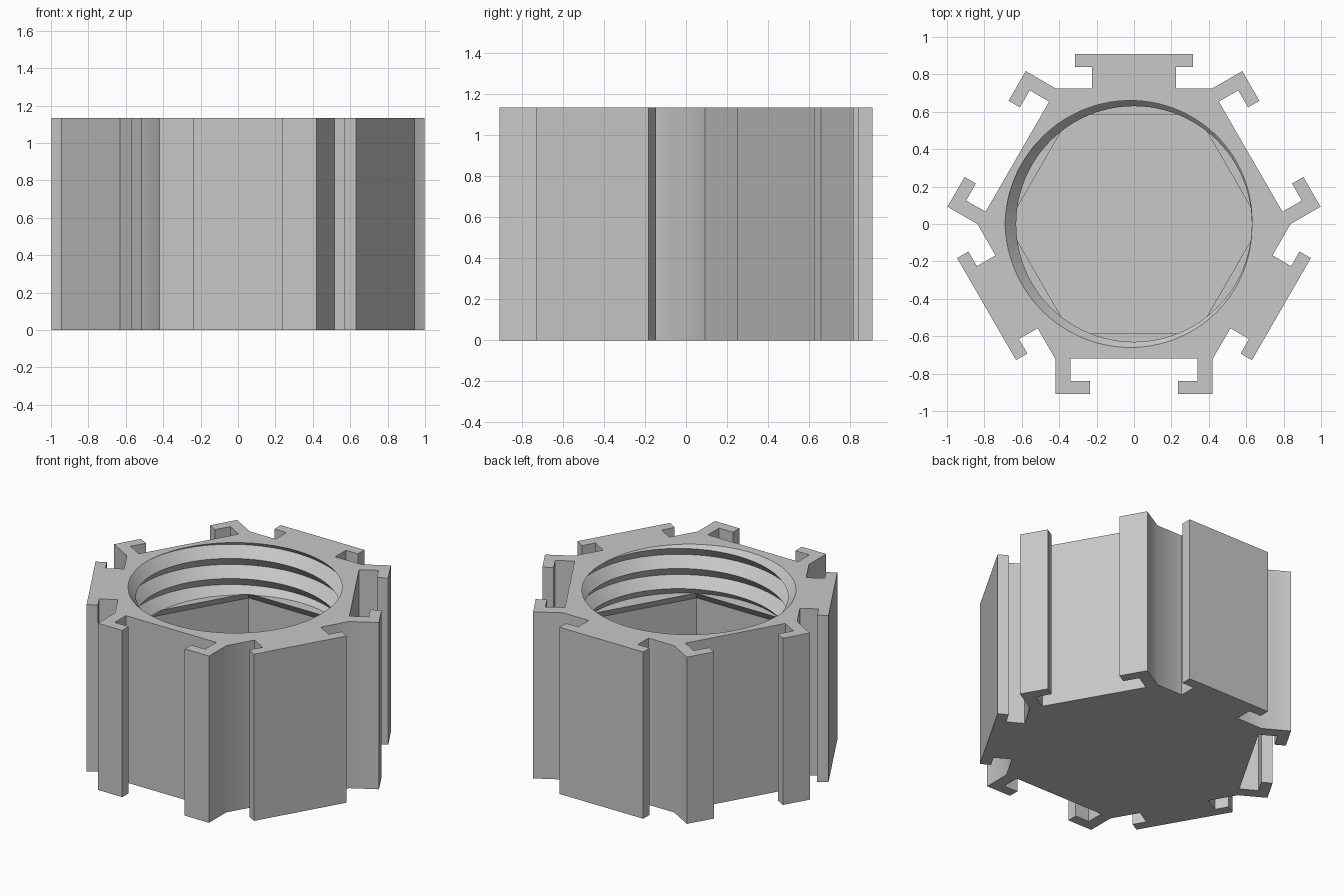
import bpy, bmesh, math
from mathutils import Matrix, Vector

HEIGHT = 1.135
LEDGE = 0.79          # bottom of the threaded mouth
FLOOR = 0.07
PITCH = 0.137
MINOR, MAJOR = 0.63, 0.69
STEPS = 96

old = bpy.data.objects.get("Cube")
if old:
    bpy.data.objects.remove(old)

grey = bpy.data.materials.new("light_grey")
grey.use_nodes = True
colour = (0.58, 0.58, 0.58, 1)
grey.diffuse_color = colour
grey.node_tree.nodes["Principled BSDF"].inputs["Base Color"].default_value = colour


def finish(bm, name):
    bmesh.ops.recalc_face_normals(bm, faces=bm.faces)
    mesh = bpy.data.meshes.new(name)
    bm.to_mesh(mesh)
    bm.free()
    mesh.materials.append(grey)
    obj = bpy.data.objects.new(name, mesh)
    bpy.context.collection.objects.link(obj)
    return obj


def loft(name, rings):
    """Closed solid through rings of equal length."""
    bm = bmesh.new()
    loops = [[bm.verts.new(p) for p in ring] for ring in rings]
    bm.faces.new(loops[0])
    bm.faces.new(loops[-1])
    n = len(loops[0])
    for a, b in zip(loops, loops[1:]):
        for i in range(n):
            j = (i + 1) % n
            bm.faces.new((a[i], a[j], b[j], b[i]))
    return finish(bm, name)


def mirrored(half):
    return half + [(-x, y) for x, y in reversed(half)]


# Outline: T rails alternate with hooked slots around a hexagon
rail = mirrored([(-.225, .725), (-.225, .84), (-.315, .84), (-.315, .91)])
slot = mirrored([(-.4186, .725), (-.4186, .91), (-.235, .91), (-.235, .84),
                 (-.34, .84), (-.34, .72)])
outline = []
for side in range(6):
    turn = Matrix.Rotation(-side * math.pi / 3, 3, 'Z')
    outline += [turn @ Vector((x, y, 0)) for x, y in (slot if side % 2 else rail)]
body = loft("threaded_hex_container",
            [[(p.x, p.y, z) for p in outline] for z in (0, HEIGHT)])


# Hexagonal pocket with a sloped roof under the ledge
def hexagon(apothem, z):
    r = apothem / math.cos(math.pi / 6)
    return [(r * math.cos(i * math.pi / 3), r * math.sin(i * math.pi / 3), z)
            for i in range(6)]


pocket = loft("pocket_cutter", [hexagon(.655, FLOOR), hexagon(.655, LEDGE - .07),
                                hexagon(.585, LEDGE), hexagon(.585, LEDGE + .002)])

# Helical thread cutter, trimmed flat at both ends
bm = bmesh.new()
grid = []
for k in range(-10, 5):
    r = MAJOR if k % 2 else MINOR
    row = []
    for i in range(STEPS + 1):
        t = i / STEPS
        a = 2 * math.pi * t
        row.append(bm.verts.new((r * math.cos(a), r * math.sin(a),
                                 HEIGHT + PITCH * (k / 2 + t))))
    grid.append(row)
for a, b in zip(grid, grid[1:]):
    for i in range(STEPS):
        bm.faces.new((a[i], a[i + 1], b[i + 1], b[i]))
bmesh.ops.remove_doubles(bm, verts=bm.verts, dist=0.0001)
for z, up in ((HEIGHT + .02, 1), (LEDGE, -1)):
    bmesh.ops.bisect_plane(bm, geom=bm.verts[:] + bm.edges[:] + bm.faces[:],
                           plane_co=(0, 0, z), plane_no=(0, 0, up), clear_outer=True)
bmesh.ops.holes_fill(bm, edges=[e for e in bm.edges if e.is_boundary], sides=0)
thread = finish(bm, "thread_cutter")

# Carve the mouth and the pocket
bpy.context.view_layer.objects.active = body
body.select_set(True)
for cutter in (thread, pocket):
    cutter.hide_render = True
    mod = body.modifiers.new(cutter.name, 'BOOLEAN')
    mod.operation = 'DIFFERENCE'
    mod.solver = 'EXACT'
    mod.object = cutter
    bpy.ops.object.modifier_apply(modifier=mod.name)
    bpy.data.objects.remove(cutter)

bpy.ops.object.shade_smooth_by_angle(angle=math.radians(31))
